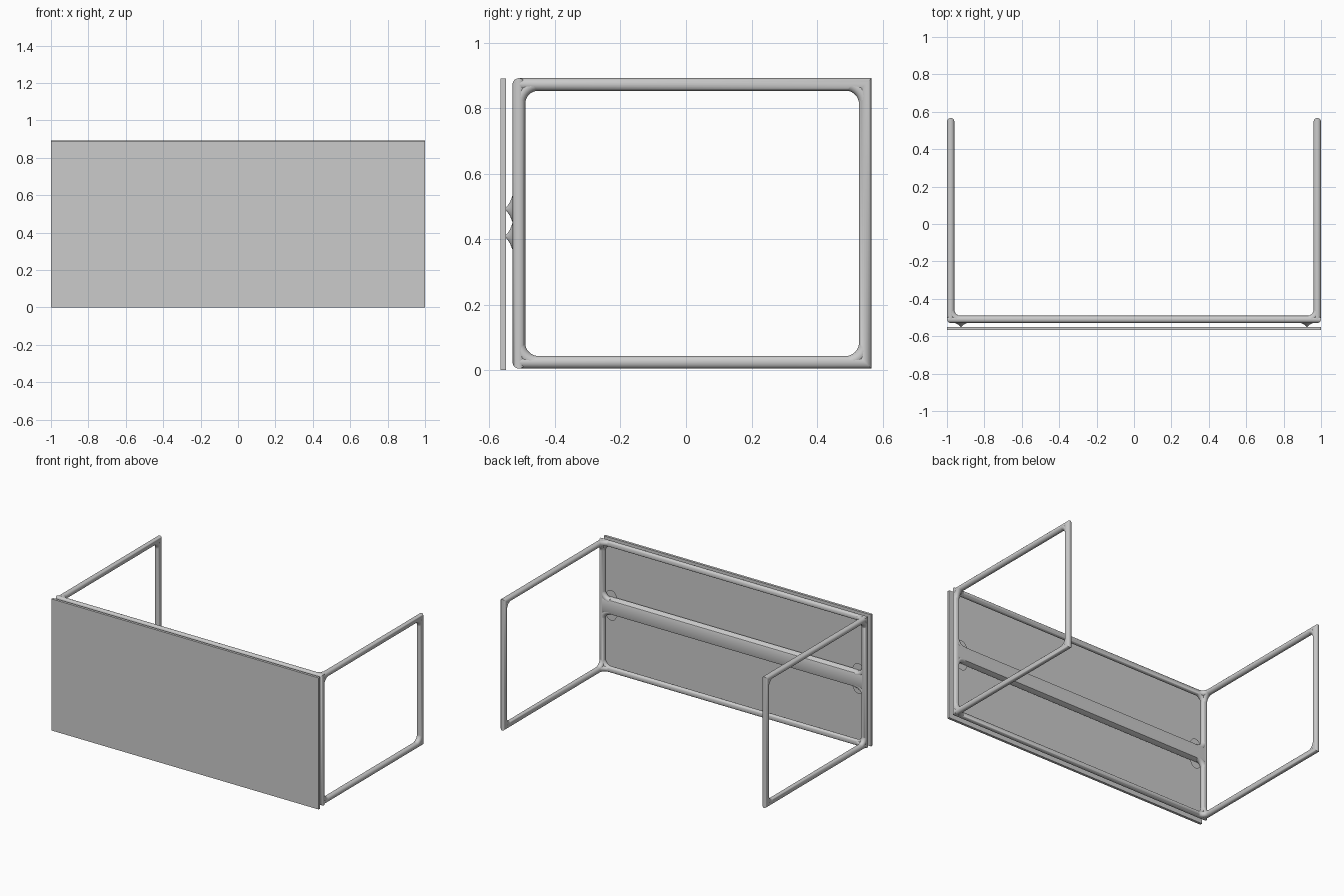
import bpy, bmesh, math
from mathutils import Vector as V

if "Cube" in bpy.data.objects:
    bpy.data.objects.remove(bpy.data.objects["Cube"])

R = 0.0195                      # tube radius
X, YF, YB = 0.98, -0.51, 0.547  # tube centre lines
ZB, ZT, ZM = 0.024, 0.872, 0.45


def finish(name, bm, smooth=True):
    bmesh.ops.recalc_face_normals(bm, faces=bm.faces)
    me = bpy.data.meshes.new(name)
    bm.to_mesh(me)
    bm.free()
    ob = bpy.data.objects.new(name, me)
    bpy.context.collection.objects.link(ob)
    if smooth:
        bpy.ops.object.select_all(action='DESELECT')
        ob.select_set(True)
        bpy.context.view_layer.objects.active = ob
        bpy.ops.object.shade_smooth_by_angle(angle=math.radians(40))
    return ob


def sweep(bm, pts, normal, profile, closed=False):
    """Sweep a profile along a planar path with mitred corners."""
    pts, normal = [V(p) for p in pts], V(normal).normalized()
    n, rings = len(pts), []
    for i, p in enumerate(pts):
        dirs = []
        if closed or i > 0:
            dirs.append((p - pts[i - 1]).normalized())
        if closed or i < n - 1:
            dirs.append((pts[(i + 1) % n] - p).normalized())
        a, b = normal.cross(dirs[0]), normal.cross(dirs[-1])
        mitre = (a + b) / (1 + a.dot(b))
        rings.append([bm.verts.new(p + normal * u + mitre * v) for u, v in profile])
    k = len(profile)
    for i in range(n if closed else n - 1):
        r0, r1 = rings[i], rings[(i + 1) % n]
        for j in range(k):
            bm.faces.new((r0[j], r0[(j + 1) % k], r1[(j + 1) % k], r1[j]))
    if not closed:
        bm.faces.new(rings[0])
        bm.faces.new(rings[-1])


def circle(r, n=20):
    return [(r * math.cos(math.tau * i / n), r * math.sin(math.tau * i / n)) for i in range(n)]


def fillet(bm, corner, d1, d2, rad=0.06):
    """Curved web filling the inside of a tube joint."""
    d1, d2, corner = V(d1), V(d2), V(corner)
    c = corner + rad * (d1 + d2)
    ts = [math.pi / 2 * i / 8 for i in range(9)]
    sweep(bm, [c - rad * (d1 * math.cos(t) + d2 * math.sin(t)) for t in ts],
          d1.cross(d2), circle(R - 0.0007))


# Front panel
bm = bmesh.new()
bmesh.ops.create_cube(bm, size=1)
for v in bm.verts:
    v.co = (v.co.x * 2, v.co.y * 0.017 - 0.5585, v.co.z * 0.89 + 0.445)
finish("front_panel", bm, smooth=False)

# Front frame loop behind the panel
bm = bmesh.new()
sweep(bm, [(-X, YF, ZB), (X, YF, ZB), (X, YF, ZT), (-X, YF, ZT)], (0, 1, 0), circle(R), True)
finish("front_frame", bm)

# Wide middle rail: flat back, sloping top and underside
bm = bmesh.new()
half = [(0.040, 0.0185), (0.046, 0.016), (0.058, -0.010), (0.059, -0.015), (0.055, -0.018)]
rail = half + [(-z, y) for z, y in reversed(half)]
sweep(bm, [(-X, YF, ZM), (X, YF, ZM)], (0, 0, 1), rail)
finish("middle_rail", bm)

for s, side in ((-1, "left"), (1, "right")):
    x = s * X
    # Side frame
    bm = bmesh.new()
    sweep(bm, [(x, YF, ZB), (x, YB, ZB), (x, YB, ZT), (x, YF, ZT)], (1, 0, 0), circle(R))
    finish(side + "_side_frame", bm)

    # Joint webs
    bm = bmesh.new()
    inward = (-s, 0, 0)
    for z, dz in ((ZB, 1), (ZT, -1)):
        up = (0, 0, dz)
        fillet(bm, (x, YB, z), (0, -1, 0), up)
        fillet(bm, (x, YF, z), (0, 1, 0), up)
        fillet(bm, (x, YF, z), inward, up)
        fillet(bm, (x, YF, z), inward, (0, 1, 0), 0.055)
        fillet(bm, (x, YF, ZM + dz * 0.037), inward, up)
    finish(side + "_joint_webs", bm)

    # Pointed standoffs between rail and panel
    bm = bmesh.new()
    prof = [(0.062, -0.522), (0.040, -0.530), (0.022, -0.537), (0.010, -0.545), (0.004, -0.550)]
    rings = []
    for r, y in prof:
        rings.append([(a * 0.75, y, b) for a, b in circle(r, 16)])
    for zc in (0.408, 0.492):
        vs = [[bm.verts.new((s * 0.925 + a, y, zc + b)) for a, y, b in ring] for ring in rings]
        for r0, r1 in zip(vs, vs[1:]):
            for j in range(16):
                bm.faces.new((r0[j], r0[(j + 1) % 16], r1[(j + 1) % 16], r1[j]))
        bm.faces.new(vs[0])
        bm.faces.new(vs[-1])
    finish(side + "_standoffs", bm)
